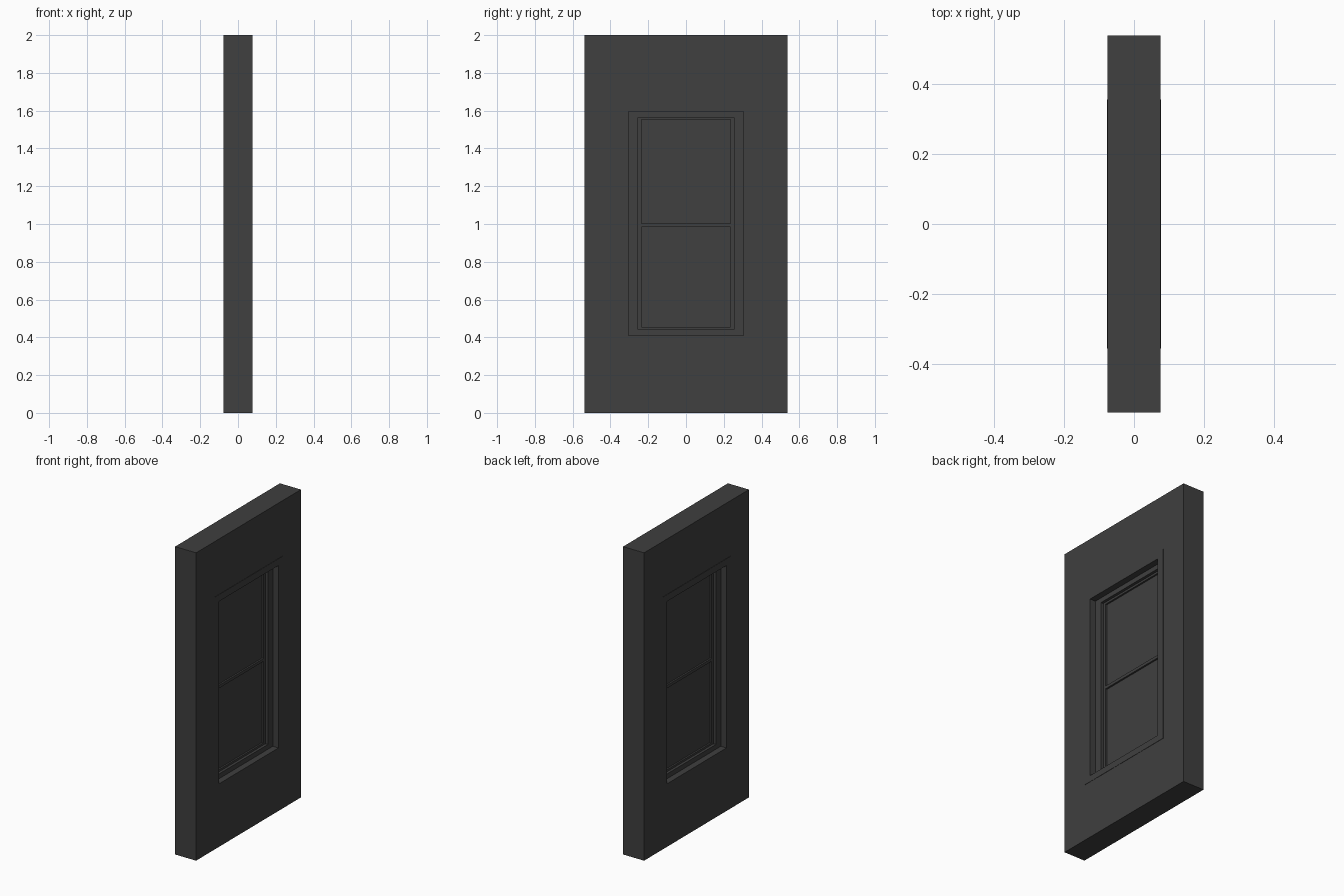
import bpy, bmesh

if "Cube" in bpy.data.objects:
    bpy.data.objects.remove(bpy.data.objects["Cube"])


def finish(name, bm):
    bmesh.ops.recalc_face_normals(bm, faces=bm.faces)
    mesh = bpy.data.meshes.new(name)
    bm.to_mesh(mesh)
    bm.free()
    obj = bpy.data.objects.new(name, mesh)
    bpy.context.collection.objects.link(obj)
    mat = bpy.data.materials.get("dark_grey")
    if mat is None:
        mat = bpy.data.materials.new("dark_grey")
        mat.diffuse_color = (0.05, 0.05, 0.05, 1)
        mat.use_nodes = True
        mat.node_tree.nodes["Principled BSDF"].inputs["Base Color"].default_value = mat.diffuse_color
    mesh.materials.append(mat)
    return obj


def ring(name, outer, inner, depth):
    """Rectangular frame; outer/inner = (half width, z low, z high)."""
    bm = bmesh.new()
    loops = []
    for (w, lo, hi), x in ((outer, depth), (inner, depth), (inner, -depth), (outer, -depth)):
        loops.append([bm.verts.new((x, y, z))
                      for y, z in ((-w, lo), (w, lo), (w, hi), (-w, hi))])
    for a in range(4):
        p, q = loops[a], loops[(a + 1) % 4]
        for i in range(4):
            j = (i + 1) % 4
            bm.faces.new((p[i], p[j], q[j], q[i]))
    return finish(name, bm)


def slab(name, rect, depth):
    w, lo, hi = rect
    bm = bmesh.new()
    bmesh.ops.create_cube(bm, size=1)
    for v in bm.verts:
        v.co.x *= 2 * depth
        v.co.y *= 2 * w
        v.co.z = lo if v.co.z < 0 else hi
    return finish(name, bm)


# Nested outlines from the wall edge inward to the glass
wall = (0.538, 0.0, 2.0)
casing = (0.355, 0.37, 1.64)
jamb = (0.305, 0.411, 1.596)
sash = (0.255, 0.442, 1.565)
glass = (0.236, 0.455, 1.552)

# Wall and stepped frames, the same on both faces
ring("wall", wall, casing, 0.0755)
ring("window_casing", casing, jamb, 0.0775)
ring("window_jamb", jamb, sash, 0.037)
ring("window_sash", sash, glass, 0.019)

# Middle rail and the two panes
slab("meeting_rail", (0.236, 0.984, 1.003), 0.019)
slab("upper_pane", (0.236, 1.003, 1.552), 0.008)
slab("lower_pane", (0.236, 0.455, 0.984), 0.008)
